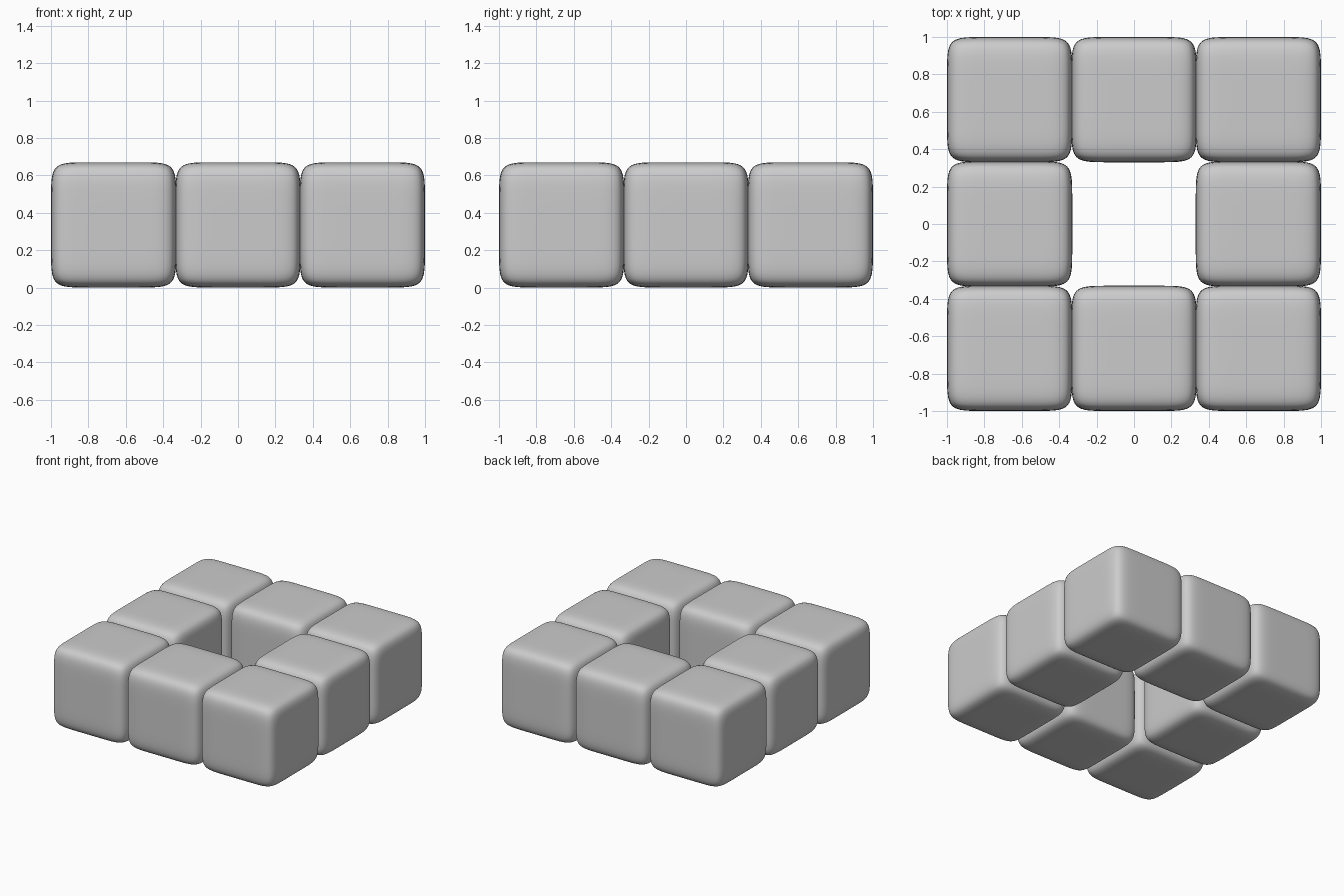
import bpy, bmesh, math

if "Cube" in bpy.data.objects:
    bpy.data.objects.remove(bpy.data.objects["Cube"])

SIZE = 0.67      # width of one block
PITCH = 0.665    # spacing between block centres
POWER = 8        # squareness of the pillowed cube


def soft_cube_mesh():
    # Subdivided cube pushed onto a superellipsoid: bulged faces, soft edges
    bm = bmesh.new()
    bmesh.ops.create_cube(bm, size=2)
    bmesh.ops.subdivide_edges(bm, edges=bm.edges[:], cuts=23, use_grid_fill=True)
    for v in bm.verts:
        # crowd the grid towards the edges
        for i in range(3):
            v.co[i] = math.sin(v.co[i] * math.pi / 2)
        r = sum(abs(c) ** POWER for c in v.co) ** (1 / POWER)
        v.co *= SIZE / 2 / r
    for f in bm.faces:
        f.smooth = True
    mesh = bpy.data.meshes.new("soft_block")
    bm.to_mesh(mesh)
    bm.free()
    return mesh


# Ring of eight blocks around an open centre
mesh = soft_cube_mesh()
columns = {-1: "left", 0: "middle", 1: "right"}
rows = {-1: "front", 0: "centre", 1: "back"}
for j, row in rows.items():
    for i, col in columns.items():
        if i == 0 and j == 0:
            continue
        block = bpy.data.objects.new(f"{row}_{col}_block", mesh)
        block.location = (i * PITCH, j * PITCH, SIZE / 2)
        bpy.context.collection.objects.link(block)
